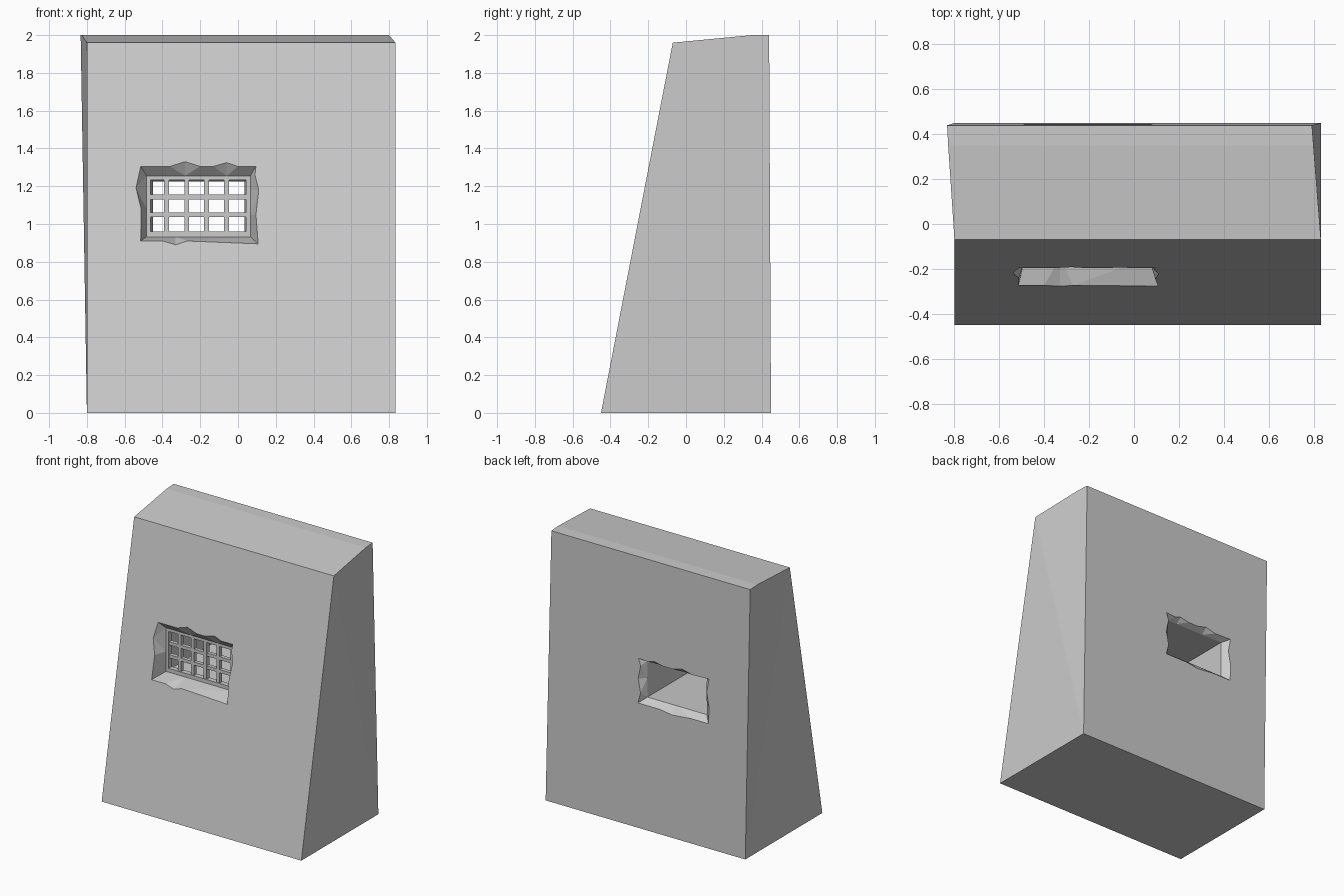
import bpy, bmesh

if "Cube" in bpy.data.objects:
    bpy.data.objects.remove(bpy.data.objects["Cube"])

stone = bpy.data.materials.new("grey stone")
stone.diffuse_color = (0.6, 0.6, 0.6, 1)
stone.use_nodes = True
stone.node_tree.nodes["Principled BSDF"].inputs["Base Color"].default_value = stone.diffuse_color


def make_object(name, bm):
    bmesh.ops.recalc_face_normals(bm, faces=bm.faces)
    mesh = bpy.data.meshes.new(name)
    bm.to_mesh(mesh)
    bm.free()
    mesh.materials.append(stone)
    obj = bpy.data.objects.new(name, mesh)
    bpy.context.collection.objects.link(obj)
    return obj


def loft(name, loops):
    """Closed solid skinned through loops with equal point counts."""
    bm = bmesh.new()
    rings = [[bm.verts.new(p) for p in loop] for loop in loops]
    n = len(rings[0])
    for a, b in zip(rings, rings[1:]):
        for i in range(n):
            j = (i + 1) % n
            bm.faces.new((a[i], a[j], b[j], b[i]))
    bm.faces.new(rings[0])
    bm.faces.new(rings[-1])
    bmesh.ops.recalc_face_normals(bm, faces=bm.faces)
    bmesh.ops.triangulate(bm, faces=bm.faces)
    return make_object(name, bm)


# Wall: sloping front, slightly twisted ends
profile = [(-0.45, 0), (0.45, 0), (0.44, 2.0), (0.35, 2.0), (-0.07, 1.96)]
left_x = [-0.80, -0.80, -0.833, -0.828, -0.80]
right_x = [0.833, 0.833, 0.793, 0.80, 0.833]
wall = loft("wall", [[(x, y, z) for x, (y, z) in zip(xs, profile)]
                     for xs in (left_x, right_x)])

# Chipped window outlines (x, z), from bottom left round to the left side
front = [(-.515, .91), (-.40, .91), (-.33, .89), (-.27, .91),
         (.107, .895), (.095, 1.05), (.11, 1.18), (.09, 1.26),
         (.095, 1.305), (0, 1.305), (-.06, 1.325), (-.13, 1.305),
         (-.20, 1.305), (-.28, 1.33), (-.36, 1.305),
         (-.515, 1.305), (-.54, 1.19), (-.513, 1.08)]
back = [(-.495, .92), (-.35, .92), (-.20, .905), (-.10, .92),
        (.08, .92), (.06, 1.0), (.08, 1.1), (.06, 1.2),
        (.078, 1.25), (0, 1.245), (-.05, 1.26), (-.12, 1.245),
        (-.20, 1.245), (-.28, 1.265), (-.36, 1.245),
        (-.50, 1.25), (-.48, 1.15), (-.50, 1.04)]


def front_y(z):
    return -0.45 + z * 0.38 / 1.96


def clamped(outline, x0, x1, z0, z1, y):
    return [(min(max(x, x0), x1), y, min(max(z, z0), z1)) for x, z in outline]


# Window tunnel cutter: flared at both faces
cutter = loft("window_cutter", [
    [(x, -0.7, z) for x, z in front],
    [(x, front_y(z), z) for x, z in front],
    clamped(front, -.484, .066, .932, 1.255, -0.15),
    clamped(back, -.45, .035, .958, 1.225, 0.40),
    [(x, 0.45 - z * 0.005, z) for x, z in back],
    [(x, 0.7, z) for x, z in back]])
cutter.hide_render = True

cut = wall.modifiers.new("window", 'BOOLEAN')
cut.operation = 'DIFFERENCE'
cut.solver = 'EXACT'
cut.object = cutter
bpy.context.view_layer.objects.active = wall
bpy.ops.object.modifier_apply(modifier=cut.name)
bpy.data.objects.remove(cutter)


# Window grille: border plus 4 upright and 2 level bars
def add_box(bm, x0, x1, y0, y1, z0, z1):
    v = bmesh.ops.create_cube(bm, size=1)["verts"]
    bmesh.ops.scale(bm, vec=(x1 - x0, y1 - y0, z1 - z0), verts=v)
    bmesh.ops.translate(bm, vec=((x0 + x1) / 2, (y0 + y1) / 2, (z0 + z1) / 2), verts=v)


bm = bmesh.new()
X0, X1, Z0, Z1 = -.486, .068, .930, 1.257
for a, b in ((X0, -.463), (.042, X1)):
    add_box(bm, a, b, -.15, -.11, Z0, Z1)
for a, b in ((Z0, .96), (1.233, Z1)):
    add_box(bm, X0, X1, -.149, -.111, a, b)
for x in (-.378, -.272, -.167, -.061):
    add_box(bm, x - .0125, x + .0125, -.145, -.115, Z0, Z1)
for z in (1.048, 1.143):
    add_box(bm, X0, X1, -.144, -.116, z - .012, z + .012)
make_object("window_grille", bm)
